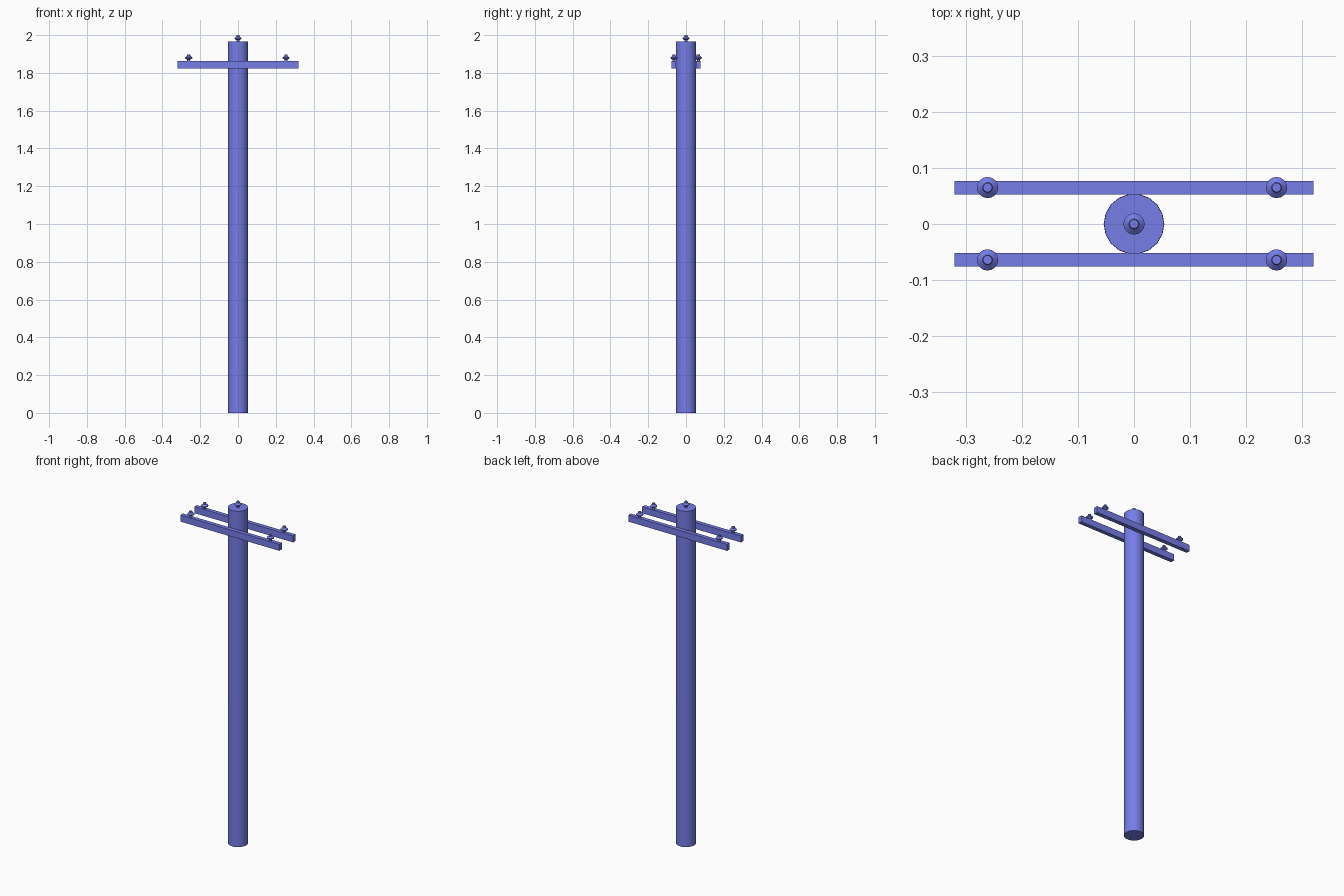
import bpy, bmesh, math

if "Cube" in bpy.data.objects:
    bpy.data.objects.remove(bpy.data.objects["Cube"])

blue = bpy.data.materials.new("blue")
blue.diffuse_color = (0.18, 0.205, 0.8, 1)
blue.use_nodes = True
blue.node_tree.nodes["Principled BSDF"].inputs["Base Color"].default_value = blue.diffuse_color

def lathe(name, profile, sides, loc):
    # Revolve a (radius, z) profile and cap both ends
    bm = bmesh.new()
    rings = [[bm.verts.new((r * math.cos(2 * math.pi * i / sides),
                            r * math.sin(2 * math.pi * i / sides), z))
              for i in range(sides)] for r, z in profile]
    for a, b in zip(rings, rings[1:]):
        for i in range(sides):
            j = (i + 1) % sides
            bm.faces.new((a[i], a[j], b[j], b[i]))
    bm.faces.new(rings[0][::-1])
    bm.faces.new(rings[-1])
    me = bpy.data.meshes.new(name)
    bm.to_mesh(me)
    bm.free()
    me.materials.append(blue)
    ob = bpy.data.objects.new(name, me)
    ob.location = loc
    bpy.context.collection.objects.link(ob)
    bpy.ops.object.select_all(action='DESELECT')
    ob.select_set(True)
    bpy.context.view_layer.objects.active = ob
    bpy.ops.object.shade_smooth_by_angle(angle=math.radians(35))
    return ob

# Insulator: thin pin, flared skirt, small flat cap
INSULATOR = [(0.008, -0.004), (0.008, 0.008), (0.019, 0.015),
             (0.019, 0.019), (0.009, 0.028), (0.008, 0.035)]

# Pole
POLE_TOP = 1.965
lathe("pole", [(0.054, 0), (0.0535, POLE_TOP)], 18, (0, 0, 0))
lathe("top_insulator", INSULATOR, 16, (0, 0, POLE_TOP))

# Paired crossarms with insulators near each end
ARM_TOP, ARM_H = 1.862, 0.038
for side, y in (("front", -0.064), ("back", 0.065)):
    bpy.ops.mesh.primitive_cube_add(size=1, location=(0, y, ARM_TOP - ARM_H / 2))
    arm = bpy.context.object
    arm.name = side + "_crossarm"
    arm.scale = (0.64, 0.024, ARM_H)
    arm.data.materials.append(blue)
    for end, x in (("left", -0.261), ("right", 0.254)):
        lathe(f"{side}_{end}_insulator", INSULATOR, 16, (x, y, ARM_TOP))
